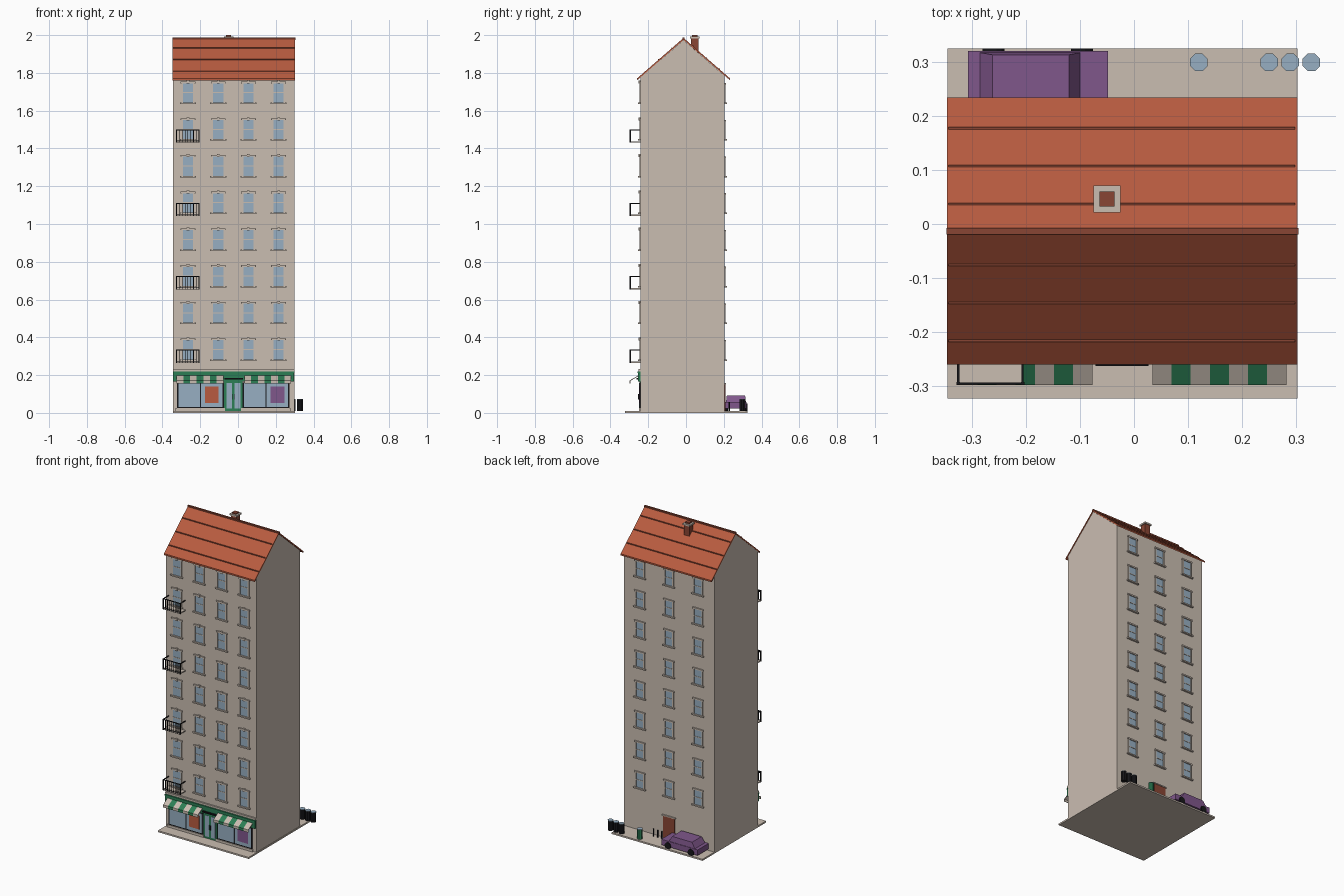
import bpy, bmesh, math
from mathutils import Matrix

cube = bpy.data.objects.get("Cube")
if cube:
    bpy.data.objects.remove(cube)


def material(name, r, g, b):
    m = bpy.data.materials.new(name)
    m.use_nodes = True
    m.diffuse_color = (r, g, b, 1)
    m.node_tree.nodes["Principled BSDF"].inputs["Base Color"].default_value = (r, g, b, 1)
    return m


STONE = material("stone", 0.59, 0.51, 0.44)
TILE = material("roof_tile", 0.48, 0.105, 0.05)
BRICK = material("brick", 0.25, 0.06, 0.033)
GLASS = material("glass", 0.31, 0.43, 0.54)
GREEN = material("green_paint", 0.025, 0.21, 0.09)
BLACK = material("black_iron", 0.008, 0.008, 0.01)
PURPLE = material("purple_paint", 0.215, 0.095, 0.26)

LEFT, RIGHT = -0.345, 0.299      # wall ends along x
FRONT, BACK = -0.241, 0.204      # wall faces along y
MID = (LEFT + RIGHT) / 2
GROUND = 0.01


class Part:
    """Collects simple solids into one named object."""

    def __init__(self, name, *mats):
        self.name, self.mats, self.bm = name, mats, bmesh.new()

    def box(self, x0, x1, y0, y1, z0, z1, mat=0):
        size = Matrix.Diagonal((x1 - x0, y1 - y0, z1 - z0, 1))
        place = Matrix.Translation(((x0 + x1) / 2, (y0 + y1) / 2, (z0 + z1) / 2))
        made = bmesh.ops.create_cube(self.bm, size=1, matrix=place @ size)
        self.paint(made["verts"], mat)
        return made["verts"]

    def prism(self, profile, x0, x1, mat=0):
        """Extrude a (y, z) profile along x."""
        face = self.bm.faces.new([self.bm.verts.new((x0, y, z)) for y, z in profile])
        made = bmesh.ops.extrude_face_region(self.bm, geom=[face])["geom"]
        top = [v for v in made if isinstance(v, bmesh.types.BMVert)]
        bmesh.ops.translate(self.bm, verts=top, vec=(x1 - x0, 0, 0))
        self.paint(list(face.verts) + top, mat)

    def drum(self, x, y, z, radius, depth, sides, mat=0, axis="Z"):
        turn = Matrix.Rotation(math.pi / 2, 4, "X") if axis == "Y" else Matrix()
        spin = Matrix.Rotation(math.pi / sides, 4, "Z")
        made = bmesh.ops.create_cone(self.bm, cap_ends=True, segments=sides, radius1=radius,
                                     radius2=radius, depth=depth,
                                     matrix=Matrix.Translation((x, y, z)) @ turn @ spin)
        self.paint(made["verts"], mat)

    def paint(self, verts, mat):
        for v in verts:
            for f in v.link_faces:
                f.material_index = mat

    def done(self):
        bmesh.ops.recalc_face_normals(self.bm, faces=self.bm.faces)
        mesh = bpy.data.meshes.new(self.name)
        self.bm.to_mesh(mesh)
        self.bm.free()
        for m in self.mats:
            mesh.materials.append(m)
        obj = bpy.data.objects.new(self.name, mesh)
        bpy.context.collection.objects.link(obj)


# Pavement and walls with gables
p = Part("pavement", STONE)
p.box(LEFT, 0.302, -0.323, 0.325, 0, GROUND)
p.done()
RIDGE_Y, RIDGE_Z, EAVE_Z = -0.013, 1.985, 1.77
p = Part("walls", STONE)
p.prism([(FRONT, 0.005), (BACK, 0.005), (BACK, 1.785), (RIDGE_Y, 1.974), (FRONT, 1.777)], LEFT, RIGHT)
p.done()

# Roof slopes, battens and ridge cap
roof = Part("roof", TILE)
battens = Part("roof_battens", BRICK)
for side, eave in ((-1, -0.26), (1, 0.234)):
    roof.prism([(RIDGE_Y, RIDGE_Z), (eave, EAVE_Z), (eave, EAVE_Z - 0.01), (RIDGE_Y, RIDGE_Z - 0.01)],
               -0.346, 0.302)
    slope = (RIDGE_Z - EAVE_Z) / abs(eave - RIDGE_Y)
    for i in range(3):
        d = 0.05 + 0.07 * i + (0.013 if side < 0 else 0)
        y, z = RIDGE_Y + side * d, RIDGE_Z - slope * d
        battens.box(-0.343, 0.298, y - 0.002, y + 0.002, z - 0.004, z + 0.003)
battens.box(-0.347, 0.304, RIDGE_Y - 0.006, RIDGE_Y + 0.006, RIDGE_Z - 0.01, RIDGE_Z + 0.003)
roof.done()
battens.done()

# Chimney with stone cap and pot
p = Part("chimney", BRICK, STONE)
cx, cy = -0.05, 0.046
p.box(cx - 0.019, cx + 0.019, cy - 0.019, cy + 0.019, 1.9, 1.985)
p.box(cx - 0.025, cx + 0.025, cy - 0.025, cy + 0.025, 1.982, 1.992, 1)
p.box(cx - 0.014, cx + 0.014, cy - 0.014, cy + 0.014, 1.99, 2.0)
p.done()


# Windows: glass, surround, meeting rail, sill and head
def window(part, x, z, wall, out, w, h, hood):
    def slab(x0, x1, depth, z0, z1, mat=0):
        a, b = sorted((wall - out * 0.002, wall + out * depth))
        part.box(x + x0, x + x1, a, b, z + z0, z + z1, mat)
    r = w / 2
    slab(-r, r, 0.002, 0.005, h, 1)
    for s in (-1, 1):
        slab(s * r - 0.004, s * r + 0.004, 0.006, 0, h)
    slab(-r, r, 0.004, h * 0.52, h * 0.52 + 0.005)
    slab(-r - 0.012, r + 0.012, 0.012, -0.002, 0.006)
    slab(-r - 0.008, r + 0.008, 0.008, h, h + 0.009)
    if hood:
        slab(-0.007, 0.007, 0.011, h - 0.002, h + 0.014)


front = Part("front_windows", STONE, GLASS)
back = Part("back_windows", STONE, GLASS)
rows = [0.277 + 0.1943 * i for i in range(8)]
for z in rows:
    for i in range(4):
        window(front, -0.265 + 0.16 * i, z, FRONT, -1, 0.062, 0.108, True)
    for i in range(3):
        window(back, MID + 0.207 * (i - 1), z, BACK, 1, 0.06, 0.1, False)
front.done()
back.done()

# Balconies on every second floor
p = Part("balconies", STONE, BLACK)
x0, x1, yf = -0.325, -0.206, -0.295
for z in rows[::2]:
    base, top = z - 0.012, z + 0.058
    p.box(x0, x1, yf, FRONT, base, base + 0.007)
    p.box(x0, x1, yf - 0.002, yf + 0.002, top - 0.005, top, 1)
    p.box(x0, x1, yf - 0.001, yf + 0.001, base + 0.008, base + 0.011, 1)
    for x in (x0, x1):
        p.box(x - 0.002, x + 0.002, yf, FRONT, top - 0.005, top, 1)
        p.box(x - 0.003, x + 0.003, yf - 0.003, yf + 0.003, base, top, 1)
    for i in range(1, 8):
        x = x0 + (x1 - x0) * i / 8
        p.box(x - 0.0015, x + 0.0015, yf - 0.0015, yf + 0.0015, base, top, 1)
p.done()

# Shop front: fascia, cornice and windows
p = Part("shop_fascia", GREEN, STONE, BLACK)
p.box(LEFT + 0.002, RIGHT - 0.002, FRONT - 0.012, FRONT, 0.165, 0.212)
p.box(LEFT, RIGHT, FRONT - 0.015, FRONT, 0.212, 0.218)
p.box(LEFT, RIGHT, FRONT - 0.01, FRONT, 0.22, 0.232, 1)
p.box(-0.071, 0.027, FRONT - 0.022, FRONT, 0.177, 0.186, 2)
p.done()
p = Part("shop_windows", BLACK, GLASS, STONE, TILE, PURPLE)
for a, b, poster in ((-0.322, -0.075, 3), (0.025, 0.272, 4)):
    p.box(a, b, FRONT - 0.004, FRONT, 0.025, 0.162)
    for i in range(2):
        c = a + 0.007 + 0.12 * i
        p.box(c, c + 0.113, FRONT - 0.006, FRONT, 0.032, 0.157, 1)
    p.box(b - 0.1, b - 0.027, FRONT - 0.008, FRONT, 0.053, 0.14, poster)
    p.box(a - 0.01, b + 0.005, FRONT - 0.009, FRONT, GROUND, 0.025, 2)
p.done()

# Double shop door
p = Part("shop_door", GREEN, GLASS, BLACK)
p.box(-0.073, 0.023, FRONT - 0.006, FRONT, GROUND, 0.168)
for s in (-1, 1):
    x = -0.025 + s * 0.022
    p.box(x - 0.015, x + 0.015, FRONT - 0.008, FRONT, 0.022, 0.157, 1)
    p.box(-0.025 + s * 0.005 - 0.001, -0.025 + s * 0.005 + 0.001, FRONT - 0.012, FRONT, 0.07, 0.1, 2)
p.done()

# Striped awnings with a short valance
p = Part("awnings", STONE, GREEN)
for a in (-0.325, 0.034):
    for i in range(7):
        x = a + 0.0354 * i
        p.prism([(FRONT, 0.205), (-0.298, 0.172), (-0.298, 0.155), (-0.295, 0.155),
                 (-0.295, 0.169), (FRONT, 0.201)], x, x + 0.0354, i % 2)
p.done()

# Rear door
p = Part("rear_door", BRICK, STONE)
p.box(MID - 0.042, MID + 0.042, BACK, BACK + 0.005, GROUND, 0.15)
p.box(MID - 0.048, MID + 0.048, BACK, BACK + 0.008, 0.15, 0.157, 1)
p.done()

# Parked car: body, tapered cabin and wheels
p = Part("car", PURPLE, BLACK)
p.box(-0.307, -0.048, 0.209, 0.32, 0.022, 0.058)
cabin = p.box(-0.285, -0.1, 0.212, 0.317, 0.058, 0.093)
for v in cabin:
    if v.co.z > 0.08:
        v.co.x = -0.262 if v.co.x < -0.19 else -0.12
        v.co.y += 0.004 if v.co.y < 0.26 else -0.004
for x in (-0.26, -0.096):
    for y in (0.214, 0.317):
        p.drum(x, y, 0.03, 0.021, 0.016, 12, 1, "Y")
p.done()

# Bins with pale lids, and bollards
p = Part("bins", BLACK, GREEN, GLASS)
for x, mat in ((0.12, 1), (0.25, 0), (0.289, 0), (0.328, 0)):
    p.drum(x, 0.299, 0.041, 0.0165, 0.062, 8, mat)
    p.drum(x, 0.299, 0.073, 0.0175, 0.003, 8, 2)
p.done()
p = Part("bollards", BLACK)
for i in range(3):
    p.drum(0.012 + 0.03 * i, 0.228, 0.033, 0.004, 0.048, 8)
p.done()
